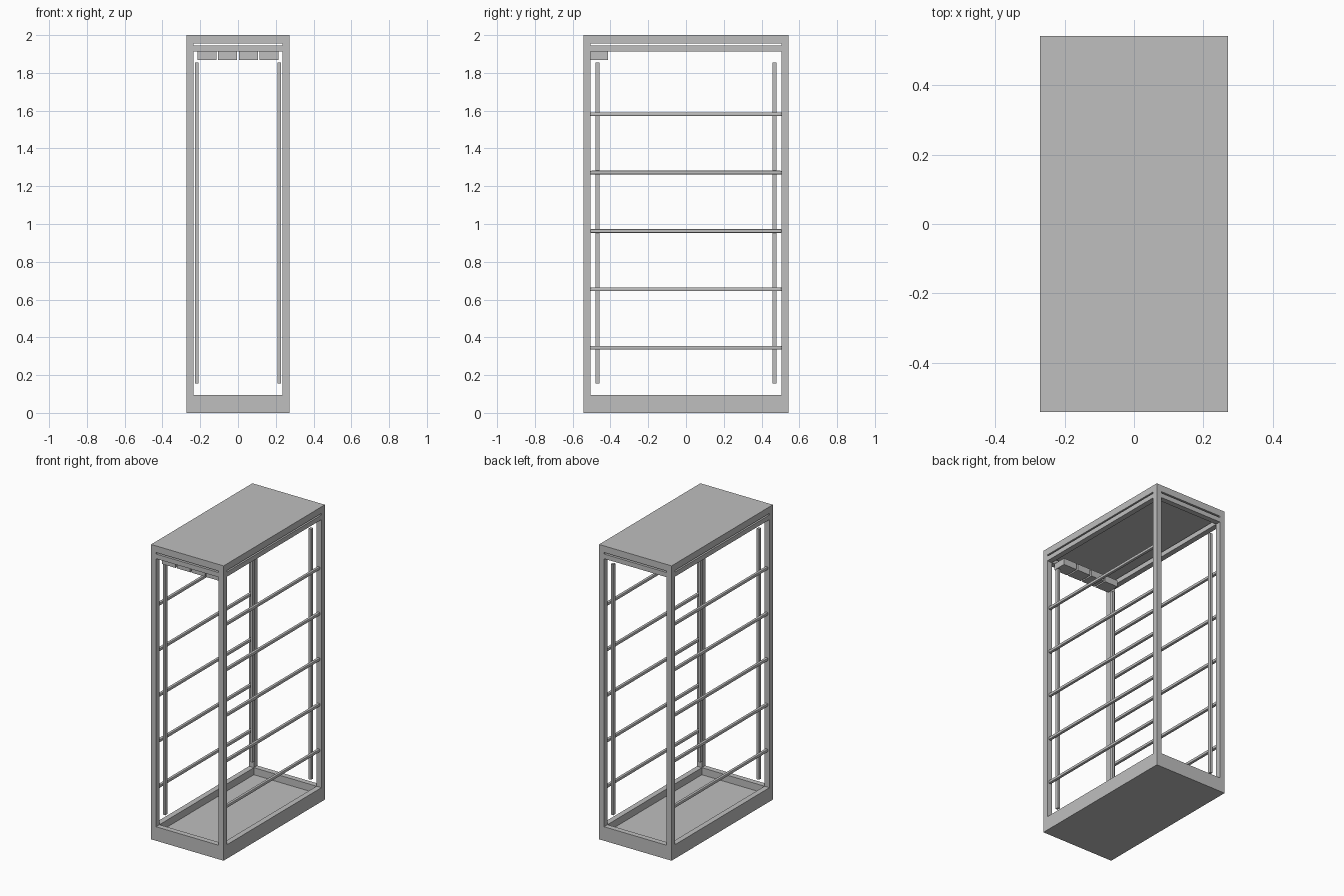
import bpy

cube = bpy.data.objects.get("Cube")
if cube:
    bpy.data.objects.remove(cube, do_unlink=True)

# Single painted-metal colour
grey = bpy.data.materials.new("metal_grey")
grey.use_nodes = True
colour = (0.52, 0.52, 0.52, 1.0)
grey.diffuse_color = colour
grey.node_tree.nodes["Principled BSDF"].inputs["Base Color"].default_value = colour

HX, HY, TOP = 0.272, 0.543, 2.0   # half width, half depth, height
POST = 0.037                      # frame member thickness
IX, IY = HX - POST, HY - POST     # half size of the opening


def box(name, x, y, z, bevel=0.0):
    """Box spanning the given (min, max) ranges."""
    spans = (x, y, z)
    bpy.ops.mesh.primitive_cube_add(size=1, location=[(a + b) / 2 for a, b in spans])
    obj = bpy.context.object
    obj.name = name
    obj.scale = [b - a for a, b in spans]
    bpy.ops.object.transform_apply(location=False, rotation=False, scale=True)
    obj.data.materials.append(grey)
    if bevel:
        mod = obj.modifiers.new("soft_edges", "BEVEL")
        mod.width = bevel
        mod.segments = 2
    return obj


def span(a, b, side):
    """Range from a to b, mirrored when side is -1."""
    return tuple(sorted((a * side, b * side)))


def rim(name, z):
    """Rectangular ring of four rails between the corner posts."""
    for side, label in ((-1, "front"), (1, "back")):
        box(f"{name}_{label}", (-IX, IX), span(IY, HY, side), z)
    for side, label in ((-1, "right"), (1, "left")):
        box(f"{name}_{label}", span(IX, HX, side), (-IY, IY), z)


# Floor, roof and their rims
FLOOR, ROOF = 0.047, 1.955
box("floor_panel", (-HX, HX), (-HY, HY), (0, FLOOR))
box("roof_panel", (-HX, HX), (-HY, HY), (ROOF, TOP))
rim("lower_rim", (FLOOR, 0.095))
rim("upper_rim", (1.913, 1.945))

for sx, xname in ((-1, "right"), (1, "left")):
    # Corner posts and inner mounting rails
    for sy, yname in ((-1, "front"), (1, "back")):
        box(f"{yname}_{xname}_post", span(IX, HX, sx), span(IY, HY, sy), (FLOOR, ROOF))
        box(f"{yname}_{xname}_mounting_rail", span(0.21, 0.228, sx),
            span(0.457, 0.48, sy), (0.155, 1.855))
    # Horizontal side bars
    for i in range(5):
        z = 0.345 + i * 0.309
        box(f"{xname}_side_bar_{i + 1}", span(0.243, 0.263, sx),
            (-IY, IY), (z - 0.01, z + 0.01), bevel=0.005)

# Row of boxes under the front of the roof
for i in range(4):
    x = (i - 1.5) * 0.11
    box(f"fan_box_{i + 1}", (x - 0.05, x + 0.05), (-0.505, -0.413), (1.868, 1.912))
